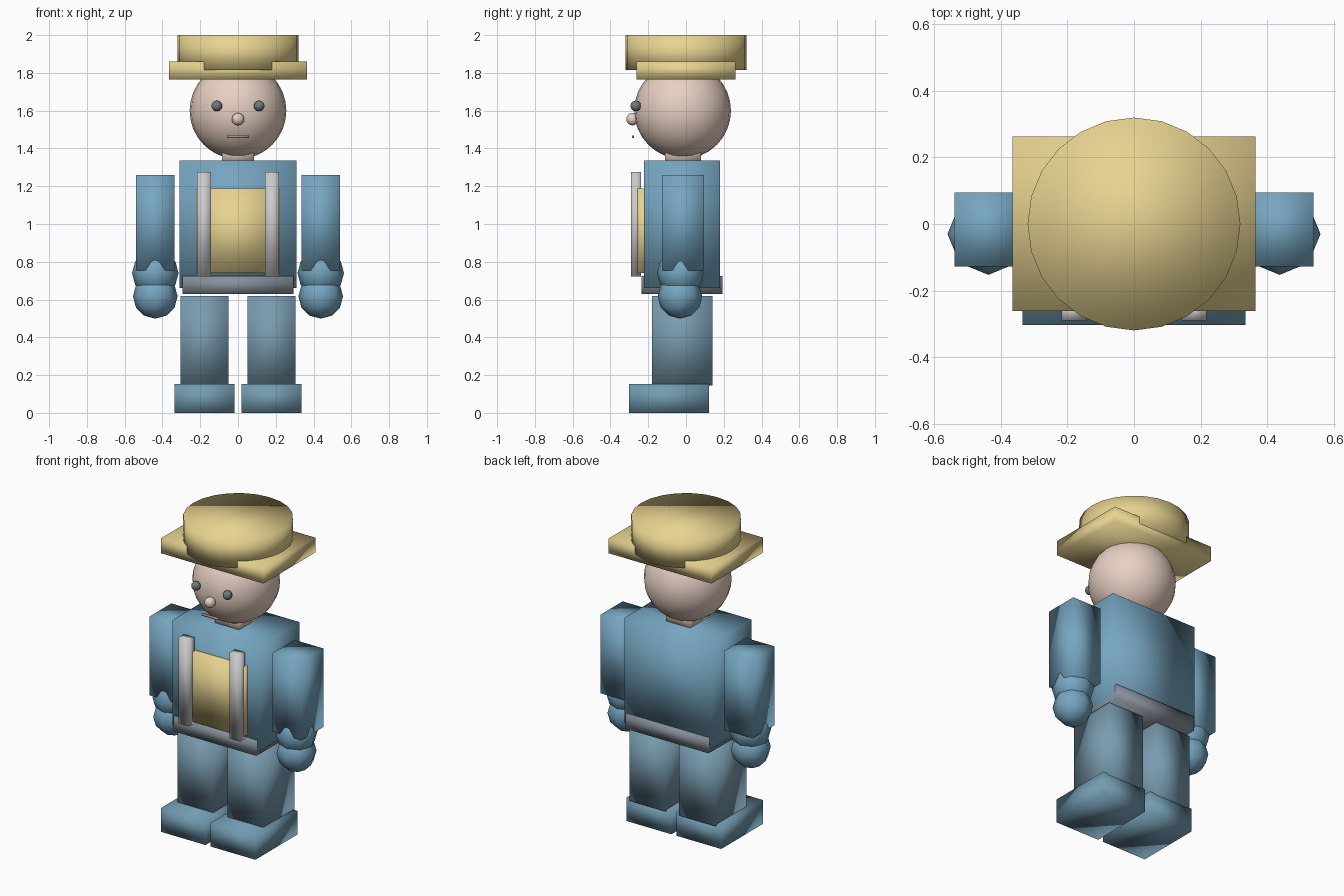
import bpy

if "Cube" in bpy.data.objects:
    bpy.data.objects.remove(bpy.data.objects["Cube"])

COLOURS = {
    "shirt_blue": (0.18, 0.38, 0.53), "trouser_blue": (0.19, 0.33, 0.43),
    "shoe_blue": (0.17, 0.33, 0.44), "straw": (0.80, 0.65, 0.28),
    "skin": (0.80, 0.63, 0.54), "slate": (0.16, 0.19, 0.22),
    "belt_grey": (0.24, 0.28, 0.32), "lip": (0.50, 0.27, 0.26),
}
MATS = {}
for key, rgb in COLOURS.items():
    MATS[key] = bpy.data.materials.new(key)
    MATS[key].diffuse_color = (*rgb, 1)


def finish(name, colour):
    ob = bpy.context.object
    ob.name = name
    bpy.ops.object.transform_apply(location=False, rotation=False, scale=True)
    bpy.ops.object.shade_smooth()  # soft, toy-like shading across the corners
    if colour:
        ob.data.materials.append(MATS[colour])
    return ob


def box(name, x, y, z, colour=None):
    """Box from (min, max) ranges on each axis."""
    bpy.ops.mesh.primitive_cube_add(size=1, location=[(a + b) / 2 for a, b in (x, y, z)])
    bpy.context.object.scale = [b - a for a, b in (x, y, z)]
    return finish(name, colour)


def ball(name, loc, r, colour, seg=8, rings=6):
    bpy.ops.mesh.primitive_uv_sphere_add(segments=seg, ring_count=rings, radius=r, location=loc)
    return finish(name, colour)


# Hat
bpy.ops.mesh.primitive_cylinder_add(vertices=24, radius=0.32, depth=0.185, location=(0, 0, 1.9075))
finish("hat_crown", "straw")
box("hat_brim", (-0.365, 0.365), (-0.262, 0.263), (1.765, 1.86), "straw")

# Head and face
ball("head", (0, -0.018, 1.6), 0.256, "skin", 24, 16)
ball("nose", (0, -0.283, 1.555), 0.033, "skin", 16, 12)
box("mouth", (-0.058, 0.058), (-0.286, -0.274), (1.456, 1.469), "lip")
box("neck", (-0.085, 0.085), (-0.11, 0.08), (1.32, 1.42), "skin")

# Body
box("torso", (-0.31, 0.31), (-0.222, 0.18), (0.66, 1.335), "shirt_blue")
box("belt", (-0.294, 0.294), (-0.235, 0.192), (0.63, 0.725), "belt_grey")
box("bib", (-0.222, 0.222), (-0.256, -0.2), (0.74, 1.187), "straw")

# Paired parts
for side, s in (("left", -1), ("right", 1)):
    def span(a, b):
        return tuple(sorted((s * a, s * b)))

    ball(side + "_eye", (s * 0.112, -0.266, 1.625), 0.028, "slate", 16, 12)
    box(side + "_strap", span(0.144, 0.218), (-0.29, -0.238), (0.722, 1.275))
    box(side + "_arm", span(0.335, 0.54), (-0.128, 0.094), (0.755, 1.26), "shirt_blue")
    ball(side + "_cuff", (s * 0.438, -0.03, 0.74), 0.123, "shirt_blue")
    ball(side + "_hand", (s * 0.438, -0.032, 0.617), 0.118, "shirt_blue")
    box(side + "_leg", span(0.05, 0.305), (-0.18, 0.14), (0.145, 0.62), "trouser_blue")
    box(side + "_shoe", span(0.018, 0.336), (-0.303, 0.122), (0, 0.152), "shoe_blue")

for m in bpy.data.materials:
    if m.users and not m.is_grease_pencil:
        m.use_nodes = True
        m.node_tree.nodes["Principled BSDF"].inputs["Base Color"].default_value = m.diffuse_color
